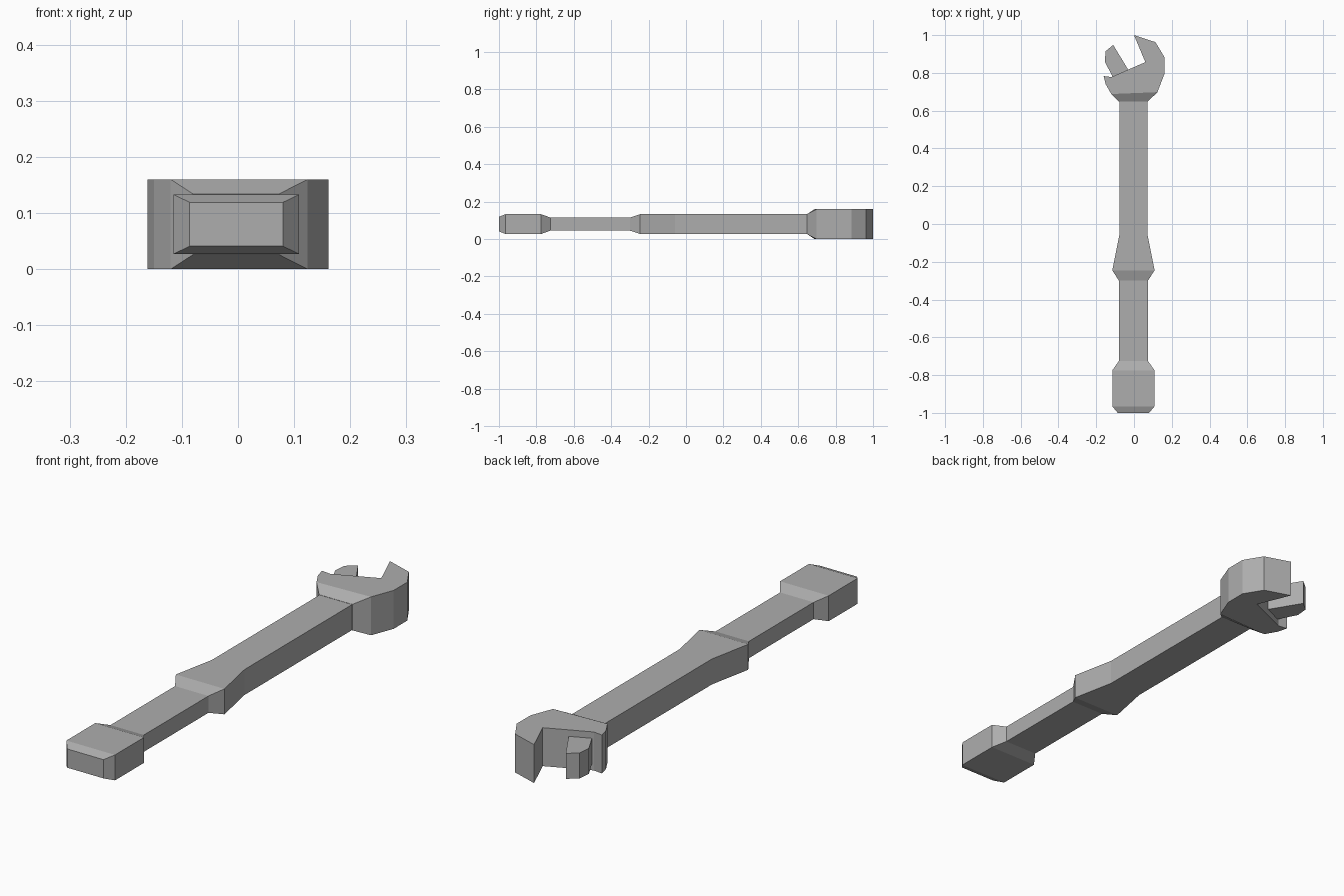
import bpy
import bmesh

if "Cube" in bpy.data.objects:
    bpy.data.objects.remove(bpy.data.objects["Cube"], do_unlink=True)

MID = 0.08  # height of the tool's middle plane

steel = bpy.data.materials.new("steel_grey")
steel.use_nodes = True
steel.diffuse_color = (0.42, 0.42, 0.42, 1)
steel.node_tree.nodes["Principled BSDF"].inputs["Base Color"].default_value = (0.42, 0.42, 0.42, 1)


def finish(name, bm):
    bmesh.ops.recalc_face_normals(bm, faces=bm.faces)
    mesh = bpy.data.meshes.new(name)
    bm.to_mesh(mesh)
    bm.free()
    mesh.materials.append(steel)
    obj = bpy.data.objects.new(name, mesh)
    bpy.context.collection.objects.link(obj)
    return obj


def loft(name, stations, x_mid):
    """Rectangular sections (y, half width, half height) joined along y."""
    bm = bmesh.new()
    rings = [[bm.verts.new((x_mid + sx * w, y, MID + sz * h))
              for sx, sz in ((-1, -1), (1, -1), (1, 1), (-1, 1))]
             for y, w, h in stations]
    for a, b in zip(rings, rings[1:]):
        for i in range(4):
            j = (i + 1) % 4
            bm.faces.new((a[i], a[j], b[j], b[i]))
    bm.faces.new(rings[0])
    bm.faces.new(rings[-1])
    return finish(name, bm)


def plate(name, outline, half, neck_half=None):
    """Flat outline with thickness; the first and last points may form a thinner neck."""
    bm = bmesh.new()
    n = len(outline)
    sides = []
    for s in (-1, 1):
        verts = []
        for i, (x, y) in enumerate(outline):
            h = neck_half if neck_half and i in (0, n - 1) else half
            verts.append(bm.verts.new((x, y, MID + s * h)))
        sides.append(verts)
        if neck_half:
            bm.faces.new((verts[0], verts[1], verts[-2], verts[-1]))
            bm.faces.new(verts[1:-1])
        else:
            bm.faces.new(verts)
    low, high = sides
    for i in range(n):
        j = (i + 1) % n
        bm.faces.new((low[i], low[j], high[j], high[i]))
    return finish(name, bm)


# Handle: chamfered butt, thin grip, flared collar, straight shank
loft("handle", [
    (-1.0, 0.083, 0.039), (-0.965, 0.112, 0.053), (-0.775, 0.112, 0.053),
    (-0.725, 0.077, 0.035), (-0.30, 0.077, 0.035), (-0.245, 0.112, 0.053),
    (-0.06, 0.075, 0.053), (0.68, 0.075, 0.053)], -0.003)

# Head with fixed jaw and open mouth, tapering into the neck
plate("head", [
    (0.073, 0.648), (0.124, 0.698), (0.161, 0.794), (0.161, 0.884),
    (0.113, 0.963), (0.0, 1.0), (0.06, 0.857), (-0.12, 0.778),
    (-0.161, 0.783), (-0.15, 0.74), (-0.12, 0.688), (-0.08, 0.648)],
    0.08, 0.054)

# Thinner movable jaw set into the mouth
plate("movable_jaw", [
    (-0.11, 0.948), (-0.15, 0.915), (-0.155, 0.86), (-0.112, 0.778),
    (-0.028, 0.812)], 0.053)
